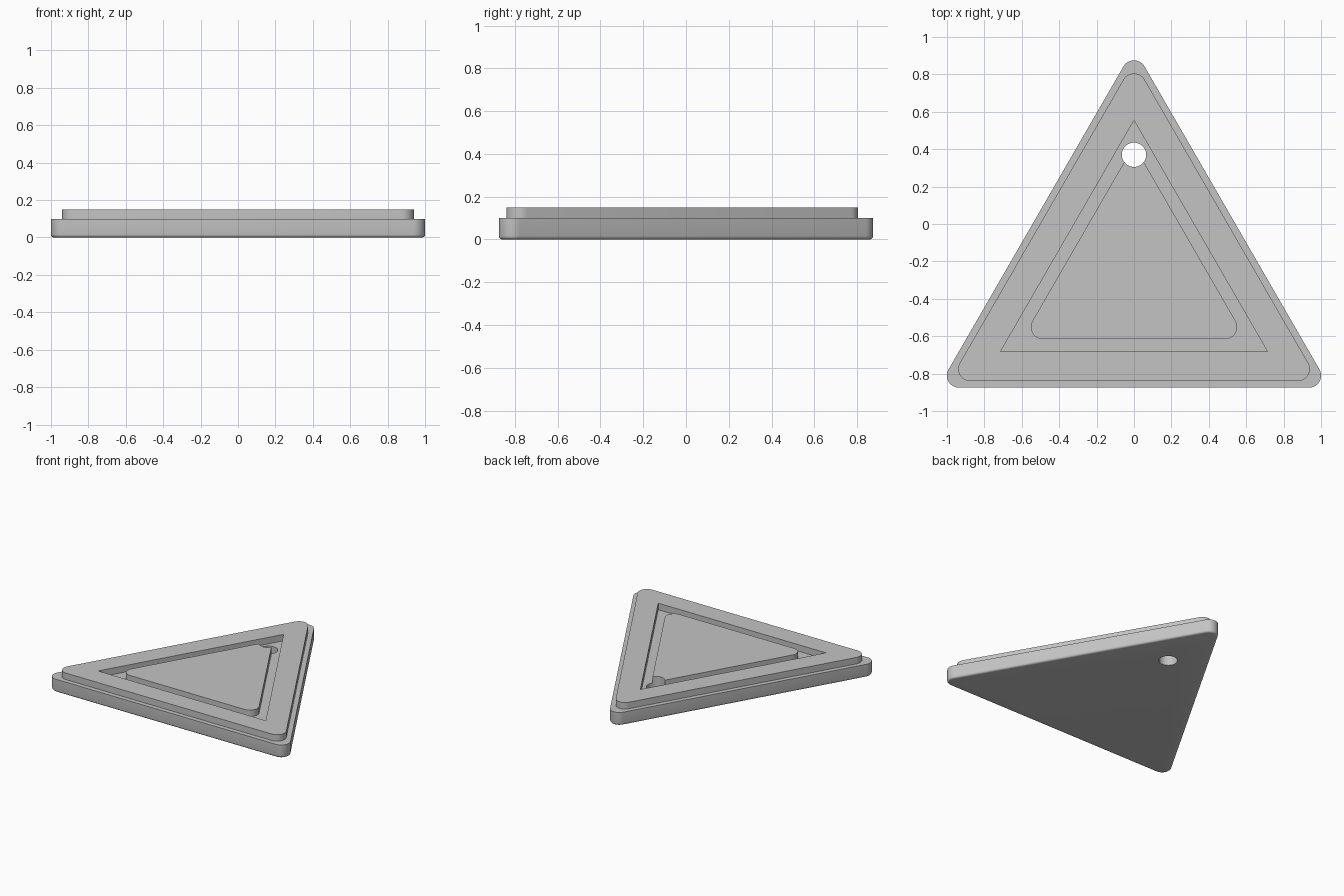
import bpy, bmesh, math
from mathutils import Vector

if "Cube" in bpy.data.objects:
    bpy.data.objects.remove(bpy.data.objects["Cube"])

CY = -0.27          # shared centre of all the triangles
R = 0.065           # corner radius and hole radius

grey = bpy.data.materials.new("grey")
grey.diffuse_color = (0.55, 0.55, 0.55, 1)
grey.use_nodes = True
grey.node_tree.nodes["Principled BSDF"].inputs["Base Color"].default_value = grey.diffuse_color


def triangle(inradius, radius, seg=12):
    """Outline of an equilateral triangle, corners rounded by radius."""
    pts = []
    for corner in (90, 210, 330):
        a = math.radians(corner)
        d = 2 * (inradius - radius)
        centre = Vector((d * math.cos(a), CY + d * math.sin(a)))
        if radius == 0:
            pts.append(centre)
            continue
        for i in range(seg + 1):
            t = a + math.radians(-60 + 120 * i / seg)
            pts.append(centre + radius * Vector((math.cos(t), math.sin(t))))
    return pts


def circle(x, y, radius, n=48):
    return [Vector((x + radius * math.cos(2 * math.pi * i / n),
                    y + radius * math.sin(2 * math.pi * i / n))) for i in range(n)]


def loft(name, layers):
    """Closed solid through a stack of (outline, z) layers."""
    bm = bmesh.new()
    rings = [[bm.verts.new((p.x, p.y, z)) for p in pts] for pts, z in layers]
    n = len(rings[0])
    for lo, hi in zip(rings, rings[1:]):
        for i in range(n):
            j = (i + 1) % n
            bm.faces.new((lo[i], lo[j], hi[j], hi[i]))
    bm.faces.new(rings[0][::-1])
    bm.faces.new(rings[-1])
    me = bpy.data.meshes.new(name)
    bm.to_mesh(me)
    bm.free()
    me.materials.append(grey)
    ob = bpy.data.objects.new(name, me)
    bpy.context.collection.objects.link(ob)
    return ob


def combine(body, tool, operation):
    """Apply a boolean to the body and delete the tool."""
    mod = body.modifiers.new(operation, 'BOOLEAN')
    mod.operation, mod.solver, mod.object = operation, 'EXACT', tool
    deps = bpy.context.evaluated_depsgraph_get()
    me = bpy.data.meshes.new_from_object(body.evaluated_get(deps))
    body.modifiers.clear()
    body.data = me
    bpy.data.objects.remove(tool)


# base plate with a small fillet around its bottom edge
F = 0.016
layers = []
for k in range(5):
    t = math.radians(90 * k / 4)
    inset = F * (1 - math.sin(t))
    layers.append((triangle(0.605 - inset, R - inset), F * (1 - math.cos(t))))
layers.append((triangle(0.605, R), 0.10))
plate = loft("triangular_plate", layers)

# raised step, sharp-cornered recess, rounded island and through hole
step = loft("raised_step", [(triangle(0.57, R), 0.05), (triangle(0.57, R), 0.15)])
combine(plate, step, 'UNION')
recess = loft("recess_cutter", [(triangle(0.412, 0), 0.10), (triangle(0.412, 0), 0.25)])
combine(plate, recess, 'DIFFERENCE')
island = loft("island", [(triangle(0.346, R), 0.05), (triangle(0.346, R), 0.15)])
combine(plate, island, 'UNION')
hole = loft("hole_cutter", [(circle(0, 0.37, R), -0.1), (circle(0, 0.37, R), 0.3)])
combine(plate, hole, 'DIFFERENCE')

# smooth corners, sharp edges
bpy.context.view_layer.objects.active = plate
plate.select_set(True)
bpy.ops.object.shade_smooth_by_angle(angle=math.radians(30))
